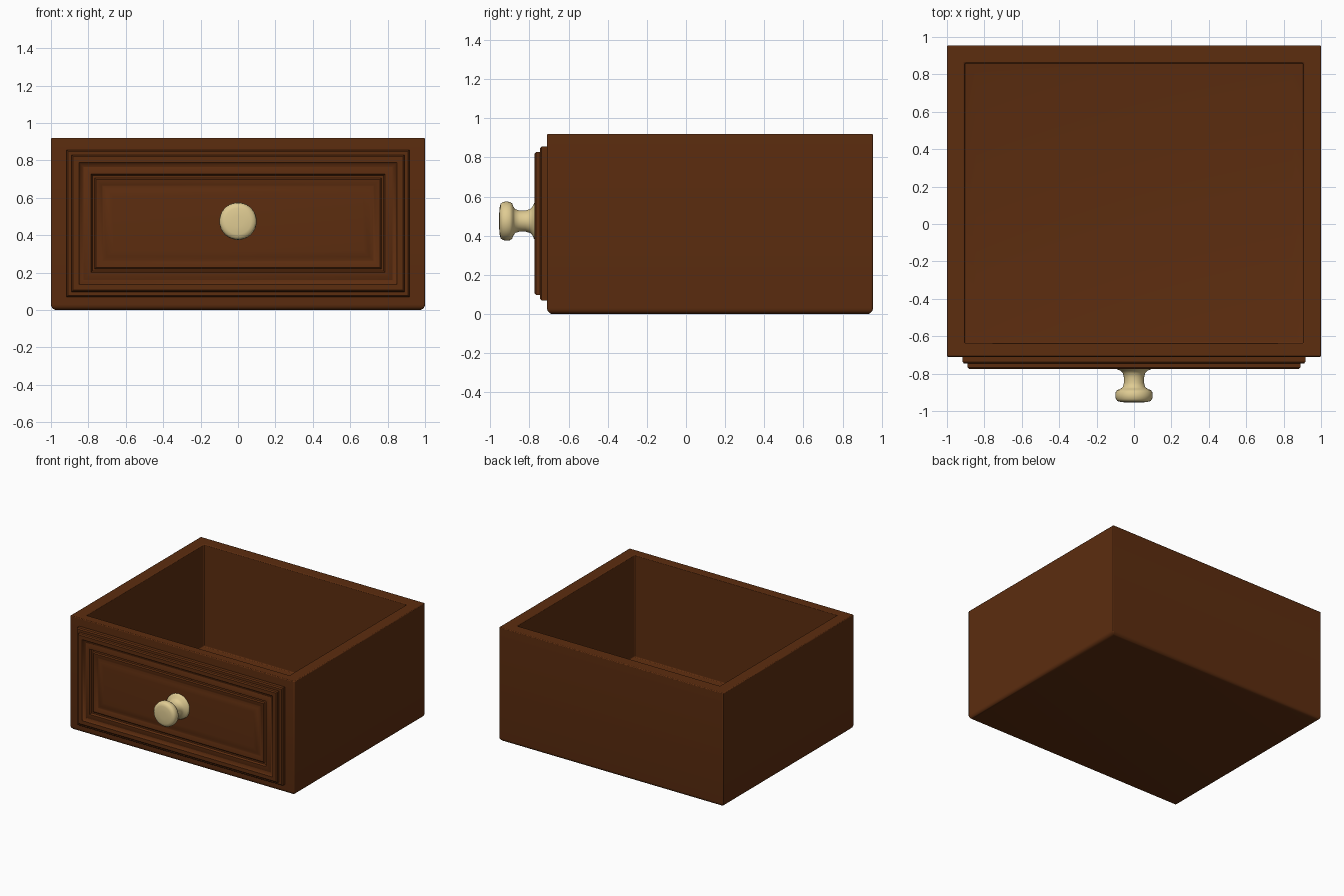
import bpy, bmesh, math

if "Cube" in bpy.data.objects:
    bpy.data.objects.remove(bpy.data.objects["Cube"], do_unlink=True)


def material(name, rgb):
    m = bpy.data.materials.new(name)
    m.use_nodes = True
    m.diffuse_color = (*rgb, 1)
    bsdf = m.node_tree.nodes["Principled BSDF"]
    bsdf.inputs["Base Color"].default_value = (*rgb, 1)
    bsdf.inputs["Roughness"].default_value = 0.6
    return m


wood = material("dark brown wood", (0.108, 0.026, 0.0048))
cream = material("pale cream", (0.74, 0.6, 0.29))


def skin(bm, rings):
    """Join consecutive closed rings and cap both ends."""
    loops = [[bm.verts.new(p) for p in ring] for ring in rings]
    n = len(loops[0])
    for a, b in zip(loops, loops[1:]):
        for i in range(n):
            j = (i + 1) % n
            bm.faces.new((a[i], a[j], b[j], b[i]))
    bm.faces.new(loops[0])
    bm.faces.new(loops[-1])
    bmesh.ops.recalc_face_normals(bm, faces=bm.faces)


def finish(bm, name, mat, angle):
    mesh = bpy.data.meshes.new(name)
    bm.to_mesh(mesh)
    bm.free()
    ob = bpy.data.objects.new(name, mesh)
    mesh.materials.append(mat)
    bpy.context.collection.objects.link(ob)
    bpy.ops.object.select_all(action="DESELECT")
    ob.select_set(True)
    bpy.context.view_layer.objects.active = ob
    bpy.ops.object.shade_smooth_by_angle(angle=math.radians(angle))
    return ob


CORNERS = ((-1, -1), (1, -1), (1, 1), (-1, 1))

# Open box: outer walls, rim, inner walls and floor as nested rectangles
TOP, FLOOR = 0.92, 0.085
OUT = (1.0, -0.71, 0.955)
INN = (0.905, -0.637, 0.86)


def flat_ring(size, z, inset=0):
    hx, y0, y1 = size[0] - inset, size[1] + inset, size[2] - inset
    return [(sx * hx, y0 if sy < 0 else y1, z) for sx, sy in CORNERS]


bm = bmesh.new()
skin(bm, [flat_ring(OUT, 0), flat_ring(OUT, TOP), flat_ring(INN, TOP),
          flat_ring(INN, FLOOR + 0.012), flat_ring(INN, FLOOR, 0.06)])
bottom = [e for e in bm.edges if all(v.co.z < 0.001 for v in e.verts)]
bmesh.ops.bevel(bm, geom=bottom, offset=0.03, segments=5, profile=0.5,
                affect="EDGES")
box = finish(bm, "drawer_box", wood, 35)
bev = box.modifiers.new("soft_edges", "BEVEL")
bev.width, bev.segments = 0.006, 2
bev.limit_method, bev.angle_limit = "ANGLE", math.radians(50)

# Moulded front panel: (inset, y) profile swept round a rectangle
PANEL_X, PANEL_Z, MID_Z = 0.917, 0.393, 0.463
moulding = [(0, -0.70), (0, -0.737), (0.008, -0.746), (0.027, -0.746),
            (0.028, -0.766), (0.036, -0.774), (0.066, -0.774),
            (0.073, -0.764), (0.09, -0.758), (0.108, -0.766),
            (0.13, -0.766), (0.138, -0.752), (0.15, -0.752),
            (0.158, -0.76), (0.172, -0.758), (0.188, -0.748),
            (0.196, -0.748), (0.215, -0.756), (0.25, -0.758)]
bm = bmesh.new()
skin(bm, [[(sx * (PANEL_X - d), y, MID_Z + sz * (PANEL_Z - d))
           for sx, sz in CORNERS] for d, y in moulding])
finish(bm, "front_panel", wood, 40)

# Turned knob: (radius, y) profile revolved about the y axis
KNOB_Z, SIDES = 0.475, 40
turning = [(0.1, -0.75), (0.1, -0.768), (0.092, -0.776), (0.072, -0.785),
           (0.06, -0.798), (0.054, -0.82), (0.054, -0.85), (0.06, -0.872),
           (0.074, -0.882), (0.09, -0.888), (0.098, -0.9), (0.1, -0.918),
           (0.097, -0.936), (0.088, -0.947), (0.07, -0.952), (0.03, -0.955)]
bm = bmesh.new()
angles = [2 * math.pi * i / SIDES for i in range(SIDES)]
skin(bm, [[(r * math.cos(a), y, KNOB_Z + r * math.sin(a)) for a in angles]
          for r, y in turning])
finish(bm, "knob", cream, 50)
